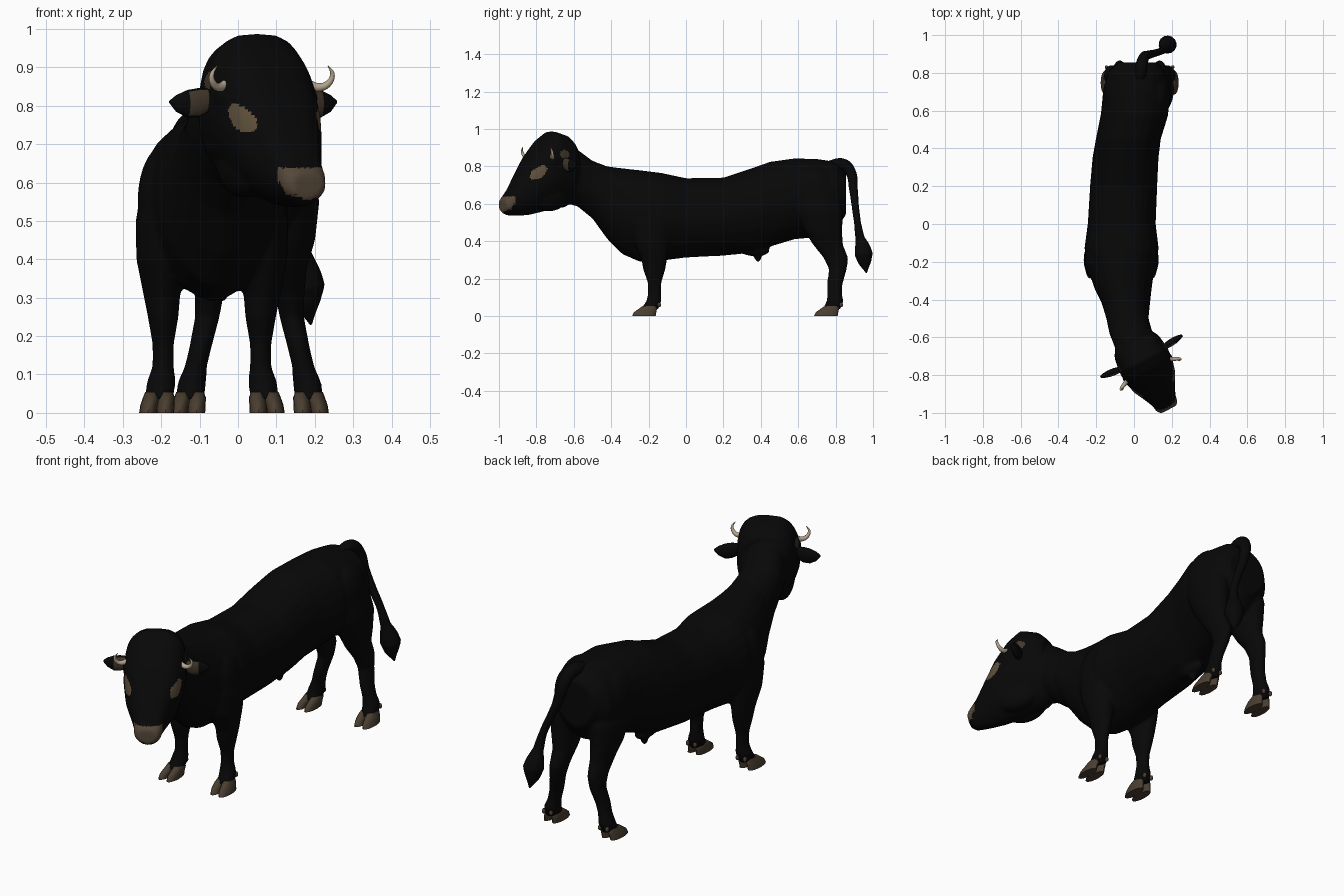
import bpy, bmesh, math
from mathutils import Vector, Matrix

cube = bpy.data.objects.get("Cube")
if cube:
    bpy.data.objects.remove(cube, do_unlink=True)


def material(name, rgb):
    mat = bpy.data.materials.new(name)
    mat.use_nodes = True
    mat.diffuse_color = (*rgb, 1)
    shader = mat.node_tree.nodes["Principled BSDF"]
    shader.inputs["Base Color"].default_value = (*rgb, 1)
    shader.inputs["Roughness"].default_value = 0.9
    return mat


black = material("black coat", (0.0022, 0.0022, 0.0022))
muzzle_brown = material("muzzle brown", (0.09, 0.063, 0.04))
eye_brown = material("eye brown", (0.11, 0.077, 0.043))
hoof_brown = material("hoof brown", (0.068, 0.048, 0.03))
ear_brown = material("ear brown", (0.055, 0.038, 0.022))
horn_ivory = material("horn ivory", (0.45, 0.37, 0.27))
dark = material("nostril dark", (0.02, 0.014, 0.009))

# Head frame: the head is turned towards the model's left
HEAD = Matrix.Translation((0.06, -0.74, 0)) @ Matrix.Rotation(math.radians(27), 4, "Z")


def power(value, exponent):
    return math.copysign(abs(value) ** exponent, value)


def loft(bm, rings, place=None, upper=2, lower=2, sides=24):
    """Skin a row of superellipse rings given as (centre, u axis, v axis)."""
    place = place or Matrix()
    loops = []
    for centre, u, v in rings:
        loop = []
        for i in range(sides):
            t = math.tau * i / sides
            e = 2 / (upper if math.sin(t) >= 0 else lower)
            p = Vector(centre) + Vector(u) * power(math.cos(t), e) + Vector(v) * power(math.sin(t), e)
            loop.append(bm.verts.new(place @ p))
        loops.append(loop)
    faces = [bm.faces.new(loops[0]), bm.faces.new(loops[-1])]
    for a, b in zip(loops, loops[1:]):
        for i in range(sides):
            j = (i + 1) % sides
            faces.append(bm.faces.new((a[i], a[j], b[j], b[i])))
    bmesh.ops.recalc_face_normals(bm, faces=faces)


def blob(bm, centre, radii, place=None):
    matrix = (place or Matrix()) @ Matrix.Translation(centre) @ Matrix.Diagonal((*radii, 1))
    bmesh.ops.create_uvsphere(bm, u_segments=24, v_segments=14, radius=1, matrix=matrix)


def upright(sections):
    return [((x, y, z), (rx, 0, 0), (0, ry, 0)) for z, x, y, rx, ry in sections]


def finish(bm, name, mats, angle=60):
    mesh = bpy.data.meshes.new(name)
    bm.to_mesh(mesh)
    bm.free()
    for mat in mats:
        mesh.materials.append(mat)
    obj = bpy.data.objects.new(name, mesh)
    bpy.context.collection.objects.link(obj)
    bpy.ops.object.select_all(action="DESELECT")
    obj.select_set(True)
    bpy.context.view_layer.objects.active = obj
    bpy.ops.object.shade_smooth_by_angle(angle=math.radians(angle))
    return obj


def tube(name, points, mat, place=None):
    """Tapered curve through (x, y, z, radius) points."""
    curve = bpy.data.curves.new(name, "CURVE")
    curve.dimensions = "3D"
    curve.bevel_depth = 1
    curve.bevel_resolution = 5
    curve.resolution_u = 8
    curve.use_fill_caps = True
    spline = curve.splines.new("BEZIER")
    spline.bezier_points.add(len(points) - 1)
    for bp, (x, y, z, r) in zip(spline.bezier_points, points):
        bp.co = (place or Matrix()) @ Vector((x, y, z))
        bp.radius = r
        bp.handle_left_type = bp.handle_right_type = "AUTO"
    curve.materials.append(mat)
    obj = bpy.data.objects.new(name, curve)
    bpy.context.collection.objects.link(obj)


# Torso and neck: y, centre x, half width, top, bottom
torso = [(-.67, .025, .12, .93, .61), (-.58, -.015, .115, .89, .585), (-.5, -.035, .112, .83, .52),
         (-.42, -.043, .128, .8, .41), (-.34, -.058, .152, .79, .33), (-.25, -.066, .172, .78, .29),
         (-.13, -.066, .197, .765, .295), (0, -.065, .18, .737, .312), (.2, -.055, .178, .74, .322),
         (.35, -.045, .175, .79, .337), (.45, -.03, .172, .825, .37), (.58, .003, .179, .843, .41),
         (.7, .01, .174, .84, .42), (.8, .015, .155, .825, .46), (.855, .018, .105, .765, .54)]
body = bmesh.new()
loft(body, [((x, y, (t + b) / 2), (w, 0, 0), (0, 0, (t - b) / 2)) for y, x, w, t, b in torso],
     upper=2.25, lower=1.7)

# Head: distance forward, half width, top, bottom
skull = [(-.14, .11, .925, .61), (-.1, .132, .965, .58), (-.02, .143, .99, .57), (.04, .14, .948, .555),
         (.11, .122, .865, .54), (.17, .09, .775, .535), (.22, .067, .69, .535), (.25, .063, .648, .54),
         (.272, .047, .625, .555)]
loft(body, [((0, -a, (t + b) / 2), (w, 0, 0), (0, 0, (t - b) / 2)) for a, w, t, b in skull],
     HEAD, upper=2.9, lower=1.8)

# Legs: z, sideways offset, y, radius across, radius along
fore = [(.64, .1, -.2, .07, .12), (.5, .125, -.19, .074, .115), (.4, .133, -.185, .064, .095),
        (.3, .13, -.17, .047, .068), (.25, .127, -.17, .04, .06), (.18, .127, -.168, .028, .037),
        (.12, .127, -.168, .028, .035), (.08, .132, -.172, .038, .04), (.035, .138, -.195, .037, .047)]
hind = [(.7, .09, .68, .07, .13), (.55, .11, .715, .072, .125), (.45, .108, .735, .063, .1),
        (.38, .103, .76, .047, .08), (.31, .105, .802, .038, .066), (.25, .11, .812, .032, .048),
        (.17, .128, .795, .029, .042), (.12, .14, .795, .029, .039), (.08, .15, .797, .037, .045),
        (.035, .155, .778, .037, .047)]
for side, label in ((-1, "right"), (1, "left")):
    for row, middle, end in ((fore, -.068, "front"), (hind, .03, "hind")):
        loft(body, upright([(z, middle + side * d, y, rx, ry) for z, d, y, rx, ry in row]))
        # Cloven hoof with two toes and two dewclaws
        _, d, y, _, _ = row[-1]
        x = middle + side * d
        hoof = bmesh.new()
        for toe in (-1, 1):
            loft(hoof, upright([(0, x + side * .006 + toe * .0225, y - .03, .023, .063),
                                (.02, x + side * .004 + toe * .0215, y - .024, .023, .06),
                                (.04, x + toe * .02, y - .008, .0215, .048),
                                (.054, x + toe * .019, y, .017, .036)]), sides=16)
            blob(hoof, (x + toe * .02, y + .052, .06), (.009, .01, .013))
        finish(hoof, f"{end}_{label}_hoof", [hoof_brown], 50)
    # Muscle masses of shoulder, haunch and jaw
    blob(body, (-.068 + side * .12, -.19, .55), (.074, .12, .15))
    blob(body, (.015 + side * .105, .68, .66), (.075, .13, .14))
    blob(body, (side * .06, -.02, .66), (.055, .12, .1), HEAD)
    blob(body, (side * .11, -.03, .82), (.035, .045, .035), HEAD)
# Sheath under the belly
blob(body, (-.04, .37, .35), (.035, .08, .03))
blob(body, (-.04, .385, .318), (.017, .02, .03))

# Merge everything into one smooth skin
bull = finish(body, "body", [black])
remesh = bull.modifiers.new("merge", "REMESH")
remesh.mode = "VOXEL"
remesh.voxel_size = 0.0075
smooth = bull.modifiers.new("relax", "SMOOTH")
smooth.iterations = 8
graph = bpy.context.evaluated_depsgraph_get()
skin = bpy.data.meshes.new_from_object(bull.evaluated_get(graph))
bull.modifiers.clear()
bull.data = skin
skin.materials.clear()
for mat in (black, muzzle_brown, eye_brown, ear_brown):
    skin.materials.append(mat)
skin.shade_smooth()

# Brown muzzle, eye patches and horn roots
to_head = HEAD.inverted()
front = HEAD.to_3x3() @ Vector((0, -1, 0))
for face in skin.polygons:
    p = to_head @ face.center
    across, ahead, z = abs(p.x), -p.y, p.z
    facing = face.normal.dot(front)
    eye = math.hypot((ahead - .11) / .042, (z - .767 + .5 * (ahead - .11)) / .031)
    root = math.hypot((ahead + .035) / .03, (z - .865) / .022)
    if ahead > .226 and z < .638 and facing > .08 and face.normal.z > -.6:
        face.material_index = 1
    elif eye < 1 and across > .06:
        face.material_index = 2
    elif root < 1 and across > .08:
        face.material_index = 3
    else:
        face.material_index = 0

for side, label in ((-1, "right"), (1, "left")):
    # Leaf-shaped ear, brown inside with a black rim and tip
    ear = bmesh.new()
    leaf = [(.1, .018, .822), (.135, .03, .815), (.165, .038, .808), (.195, .036, .805),
            (.225, .022, .806), (.243, .004, .81)]
    loft(ear, [((side * x, .03 + .1 * (x - .09), z), (0, .4 * r + .004, 0), (0, 0, r))
               for x, r, z in leaf], HEAD)
    for face in ear.faces:
        inside = abs((to_head @ face.calc_center_median()).x) < .205
        face.material_index = int(inside and face.normal.dot(front) > .7)
    finish(ear, f"{label}_ear", [black, ear_brown])
    # Upswept horn
    horn = [(.11, -.03, .862, .013), (.145, -.045, .848, .0115), (.168, -.056, .858, .009),
            (.176, -.064, .882, .006), (.162, -.066, .904, .001)]
    tube(f"{label}_horn", [(side * x, y, z, r) for x, y, z, r in horn], horn_ivory, HEAD)
    # Nostril
    nostril = bmesh.new()
    blob(nostril, (side * .036, -.258, .603), (.01, .006, .008), HEAD)
    finish(nostril, f"{label}_nostril", [dark])

# Tail with a tuft
tube("tail", [(.03, .76, .795, .034), (.04, .84, .81, .032), (.052, .88, .77, .028), (.075, .895, .68, .023),
              (.112, .905, .59, .019), (.148, .917, .5, .018), (.165, .93, .42, .024), (.174, .945, .36, .043),
              (.178, .95, .33, .048), (.18, .955, .29, .036), (.19, .965, .23, .003)], black)
